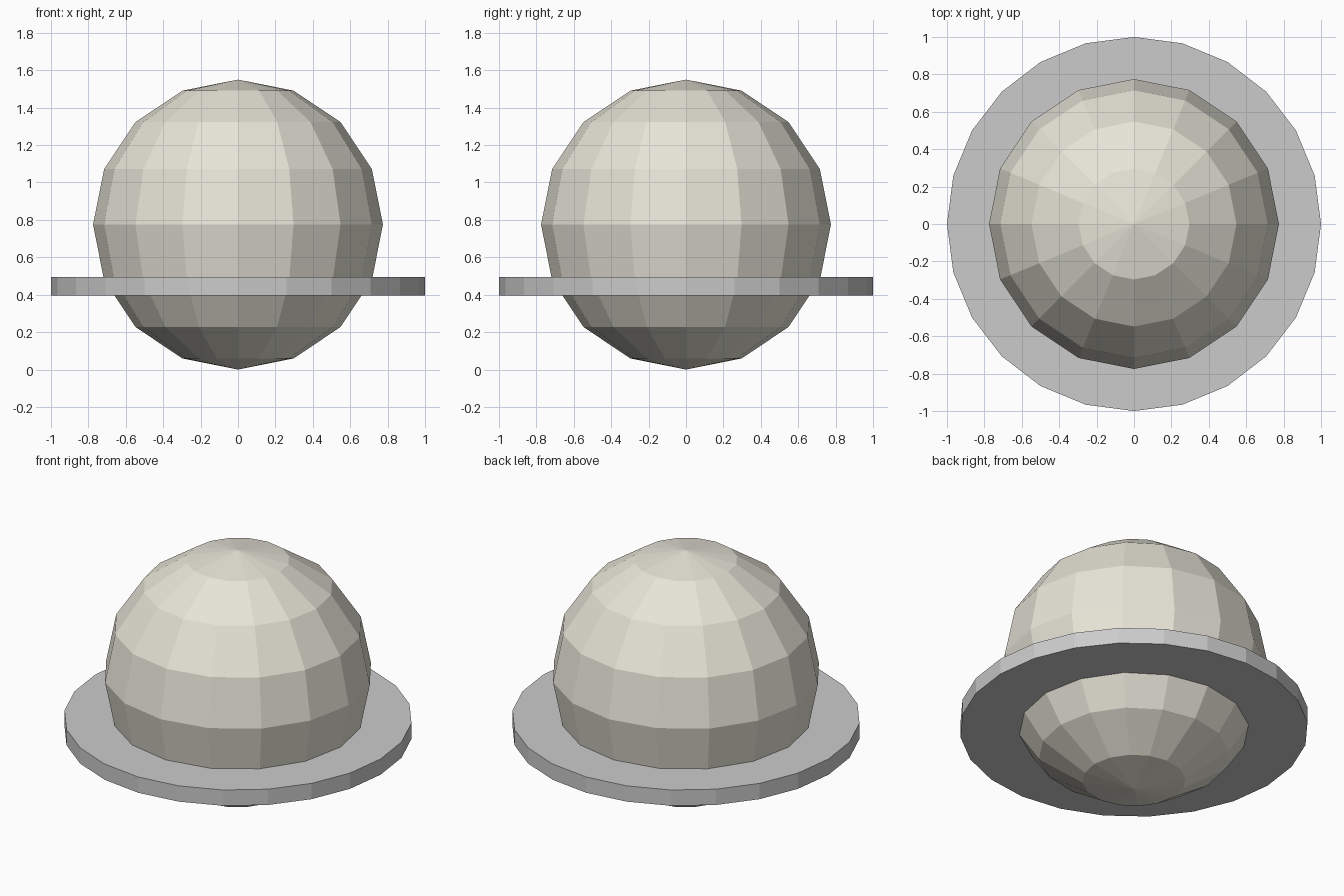
import bpy

if "Cube" in bpy.data.objects:
    bpy.data.objects.remove(bpy.data.objects["Cube"])

# Faceted globe: 16 segments, 8 rings
bpy.ops.mesh.primitive_uv_sphere_add(segments=16, ring_count=8, radius=0.775,
                                     location=(0, 0, 0.775))
globe = bpy.context.object
globe.name = "globe"
cream = bpy.data.materials.new("cream")
cream.diffuse_color = (0.80, 0.78, 0.68, 1)
cream.use_nodes = True
cream.node_tree.nodes["Principled BSDF"].inputs["Base Color"].default_value = cream.diffuse_color
globe.data.materials.append(cream)

# Flat 24-sided disc around the lower half
bpy.ops.mesh.primitive_cylinder_add(vertices=24, radius=1.0, depth=0.1,
                                    location=(0, 0, 0.445))
bpy.context.object.name = "ring_disc"
